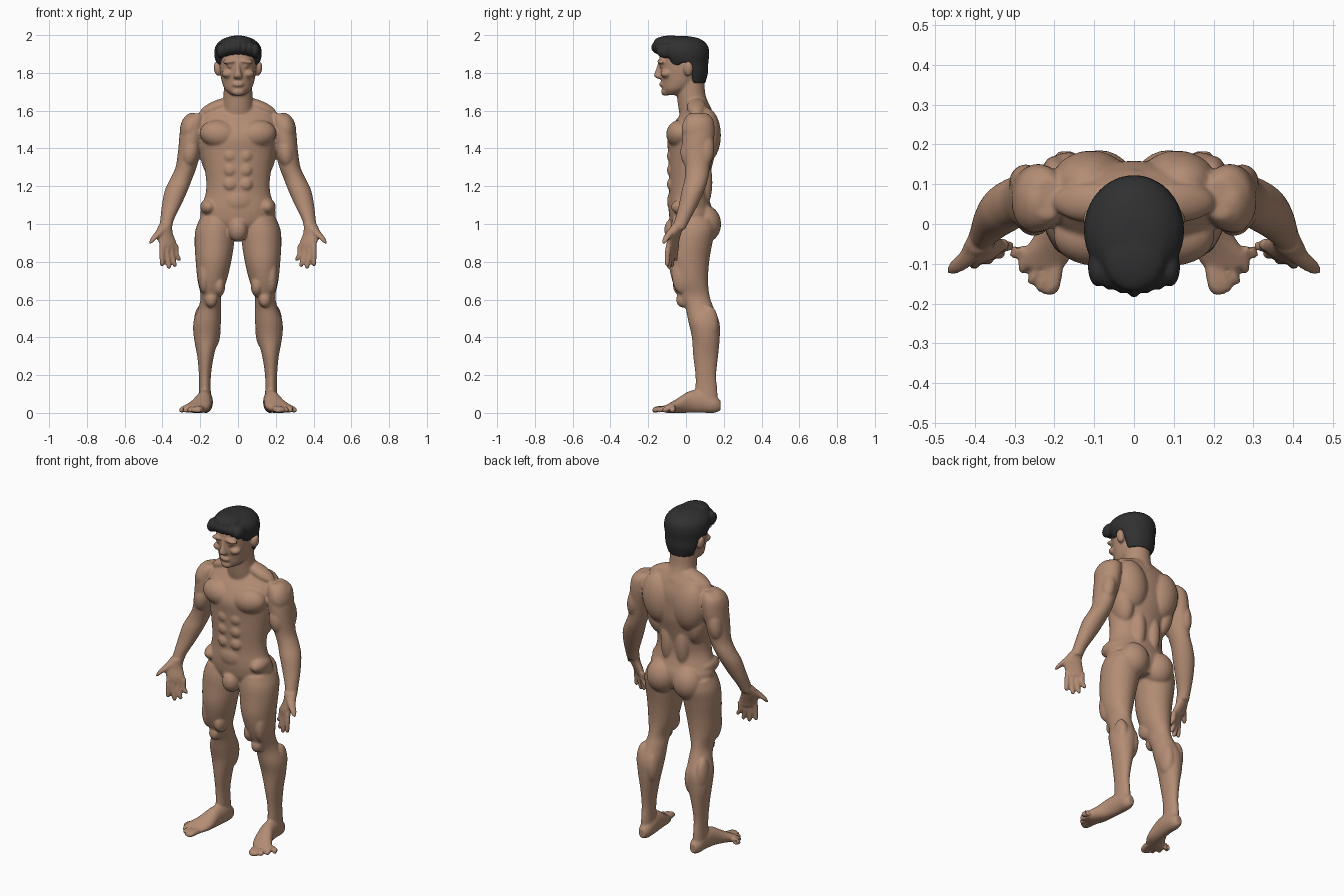
import bpy, bmesh, math
from mathutils import Matrix, Vector


def material(name, rgb):
    m = bpy.data.materials.new(name)
    m.diffuse_color = (*rgb, 1)
    return m


def spline(st, steps=5):
    """Smooth the stations of a loft (Catmull-Rom)."""
    out = []
    for i in range(len(st) - 1):
        p0, p1, p2, p3 = st[max(i - 1, 0)], st[i], st[i + 1], st[min(i + 2, len(st) - 1)]
        for k in range(steps):
            t = k / steps
            out.append([0.5 * (2 * b + (c - a) * t + (2 * a - 5 * b + 4 * c - d) * t * t
                               + (3 * b - a - 3 * c + d) * t ** 3)
                        for a, b, c, d in zip(p0, p1, p2, p3)])
    out.append(list(st[-1]))
    return out


def loft(bm, stations, axis='z', turn=0, sides=28):
    """Closed skin over elliptical rings (x, y, z, radius a, radius b)."""
    u = Vector((math.cos(turn), math.sin(turn), 0))
    v = Vector((-math.sin(turn), math.cos(turn), 0)) if axis == 'z' else Vector((0, 0, 1))
    rings = []
    for x, y, z, a, b in spline(stations):
        angles = [2 * math.pi * i / sides for i in range(sides)]
        rings.append([bm.verts.new(Vector((x, y, z)) + u * a * math.cos(t) + v * b * math.sin(t))
                      for t in angles])
    for r, s in zip(rings, rings[1:]):
        for i in range(sides):
            j = (i + 1) % sides
            bm.faces.new((r[i], r[j], s[j], s[i]))
    bm.faces.new(rings[0][::-1])
    bm.faces.new(rings[-1])


def blob(bm, pos, size, tilt=0):
    """Ellipsoid, tilted about the front-back axis."""
    m = Matrix.Translation(pos) @ Matrix.Rotation(tilt, 4, 'Y') @ Matrix.Diagonal((*size, 1))
    bmesh.ops.create_uvsphere(bm, u_segments=24, v_segments=16, radius=1, matrix=m)


def finish(bm, name, mat, voxel, smooth):
    bmesh.ops.recalc_face_normals(bm, faces=bm.faces)
    me = bpy.data.meshes.new(name)
    bm.to_mesh(me)
    bm.free()
    me.materials.append(mat)
    ob = bpy.data.objects.new(name, me)
    bpy.context.collection.objects.link(ob)
    r = ob.modifiers.new("fuse", 'REMESH')
    r.mode, r.voxel_size, r.use_smooth_shade = 'VOXEL', voxel, True
    s = ob.modifiers.new("soften", 'SMOOTH')
    s.factor, s.iterations = 0.5, smooth
    return ob


skin = material("skin", (0.45, 0.265, 0.175))
black = material("black_hair", (0.03, 0.03, 0.03))

bm = bmesh.new()

# leg
loft(bm, [(.112, .04, 1.03, .09, .11), (.12, .035, .97, .105, .12), (.125, .025, .9, .105, .115),
          (.13, .015, .8, .094, .108), (.137, .022, .7, .077, .095), (.143, .042, .62, .055, .083),
          (.149, .07, .56, .06, .075), (.163, .095, .48, .073, .082), (.168, .105, .4, .066, .074),
          (.172, .104, .3, .044, .066), (.175, .105, .2, .032, .055), (.175, .108, .12, .031, .058),
          (.175, .11, .04, .034, .06)])
blob(bm, (.1, -.015, .675), (.033, .055, .06))          # inner thigh muscle
blob(bm, (.178, -.02, .73), (.034, .055, .1))           # outer thigh muscle
blob(bm, (.142, -.018, .6), (.033, .034, .042))         # kneecap
blob(bm, (.13, .122, .44), (.038, .055, .1))            # calf
blob(bm, (.198, .12, .47), (.036, .052, .1))

# foot with toes
loft(bm, [(.172, .182, .04, .02, .028), (.172, .15, .046, .036, .046), (.173, .09, .06, .04, .06),
          (.182, .02, .058, .044, .058), (.2, -.04, .04, .058, .04), (.222, -.08, .028, .066, .028),
          (.235, -.11, .02, .058, .02)], axis='y')
for i in range(5):
    bx, tx, ty = .194 + .022 * i, .212 + .022 * i, -.178 + .003 * i + .005 * i * i
    w = .021 if i == 0 else .013
    loft(bm, [(bx, -.07, .022, w, .02), ((bx + tx) / 2, ty + .035, .02, w, .017),
              (tx, ty + .008, .015, w, .015), (tx, ty, .013, w * .5, .007)], axis='y', sides=12)

# arm
loft(bm, [(.215, .065, 1.585, .04, .05), (.233, .067, 1.55, .062, .078), (.243, .065, 1.48, .066, .086),
          (.257, .06, 1.39, .06, .08), (.275, .06, 1.3, .056, .066), (.3, .055, 1.24, .058, .062),
          (.326, .038, 1.18, .061, .06), (.352, .012, 1.1, .051, .05), (.376, -.02, 1.02, .036, .04),
          (.384, -.04, .97, .034, .034)])
blob(bm, (.252, .06, 1.505), (.055, .083, .085), -.2)   # shoulder cap
blob(bm, (.252, .02, 1.38), (.045, .05, .08), -.15)     # biceps
blob(bm, (.272, .105, 1.4), (.04, .045, .09), -.15)     # triceps

# hand
turn = -math.pi / 6
loft(bm, [(.383, -.04, 1.0, .035, .034), (.39, -.06, .95, .05, .028), (.372, -.07, .9, .052, .023),
          (.363, -.072, .865, .046, .017)], turn=turn)
for bx, by, tx, ty, tz in ((.402, -.092, .402, -.1, .775), (.376, -.08, .366, -.09, .762),
                           (.351, -.066, .336, -.075, .772), (.328, -.05, .313, -.055, .803)):
    loft(bm, [(bx, by, .89, .014, .015), (bx, by - .006, .84, .0145, .015),
              (tx, ty, tz + .015, .0125, .013), (tx, ty + .003, tz, .006, .006)], turn=turn, sides=12)
loft(bm, [(.395, -.06, .98, .028, .026), (.425, -.09, .945, .024, .022),
          (.45, -.108, .918, .016, .018), (.463, -.118, .897, .008, .009)], turn=turn, sides=12)

# paired torso muscles
blob(bm, (.098, -.03, 1.475), (.105, .075, .075), -.15)  # chest
blob(bm, (.108, .1, 1.47), (.1, .085, .15), .15)         # shoulder blade
blob(bm, (.14, .06, 1.36), (.06, .08, .13), .2)          # side of back
blob(bm, (.05, .09, 1.22), (.045, .05, .14))             # lower back
blob(bm, (.088, .1, 1.0), (.09, .086, .1))               # buttock
blob(bm, (.155, .0, 1.09), (.045, .08, .045), .3)        # hip crest
blob(bm, (.11, .055, 1.62), (.1, .05, .035), .38)        # neck to shoulder slope
for z in (1.36, 1.285, 1.21):
    blob(bm, (.04, -.075, z), (.037, .026, .036))        # belly

# ear, cheek, brow and eye
blob(bm, (.108, .012, 1.822), (.02, .026, .04), .15)
blob(bm, (.055, -.105, 1.795), (.032, .03, .022))
blob(bm, (.042, -.13, 1.86), (.04, .022, .013), .1)
blob(bm, (.04, -.123, 1.836), (.018, .018, .012))

# mirror everything so far to the other side
dup = bmesh.ops.duplicate(bm, geom=bm.verts[:] + bm.edges[:] + bm.faces[:])["geom"]
bmesh.ops.scale(bm, vec=(-1, 1, 1), verts=[g for g in dup if isinstance(g, bmesh.types.BMVert)])

# torso
loft(bm, [(0, .04, .94, .1, .085), (0, .035, 1.0, .185, .115), (0, .03, 1.05, .2, .12),
          (0, .02, 1.1, .19, .112), (0, .014, 1.16, .172, .103), (0, .015, 1.22, .168, .105),
          (0, .022, 1.3, .178, .115), (0, .03, 1.38, .192, .125), (0, .03, 1.46, .2, .128),
          (0, .045, 1.53, .205, .112), (0, .06, 1.59, .185, .08), (0, .065, 1.63, .14, .055),
          (0, .065, 1.66, .08, .04)], sides=40)
blob(bm, (0, -.06, .97), (.052, .055, .065))
blob(bm, (0, -.04, 1.12), (.1, .06, .08))

# neck
loft(bm, [(0, .055, 1.54, .09, .08), (0, .05, 1.6, .085, .088), (0, .035, 1.65, .079, .08),
          (0, .025, 1.7, .076, .076), (0, .015, 1.8, .075, .08)])

# head
loft(bm, [(0, -.072, 1.682, .034, .04), (0, -.053, 1.71, .068, .072), (0, -.032, 1.75, .085, .098),
          (0, -.025, 1.8, .094, .112), (0, -.025, 1.85, .099, .116), (0, -.02, 1.9, .103, .118),
          (0, -.02, 1.95, .085, .095), (0, -.02, 1.975, .04, .04)])
blob(bm, (0, -.11, 1.7), (.034, .022, .022))             # chin
blob(bm, (0, -.125, 1.739), (.03, .018, .014))           # lips
loft(bm, [(0, -.128, 1.865, .013, .018), (0, -.135, 1.83, .013, .02), (0, -.142, 1.8, .018, .025),
          (0, -.142, 1.78, .024, .026), (0, -.135, 1.768, .014, .014)], sides=16)  # nose

finish(bm, "body", skin, .0065, 5)

# hair cap, lifted to the hairline
hb = bmesh.new()
loft(hb, [(0, .04, 1.745, .078, .062), (0, .032, 1.8, .1, .084), (0, .0, 1.85, .115, .118),
          (0, -.015, 1.9, .126, .138), (0, -.02, 1.945, .117, .135), (0, -.025, 1.98, .08, .1),
          (0, -.03, 1.995, .03, .04)], sides=40)
for v in hb.verts:
    y = v.co.y
    line = 1.9 if y < -.09 else 1.84 if y < -.03 else 1.855 if y < .035 else 1.745
    v.co.z = max(v.co.z, line)
# swept front locks
for i in range(-3, 4):
    blob(hb, (i * .03, -.13 + .007 * abs(i), 1.935 - .002 * i * i), (.026, .055 - .002 * abs(i), .04))
blob(hb, (0, -.08, 1.965), (.08, .09, .033))
finish(hb, "hair", black, .0065, 3)
